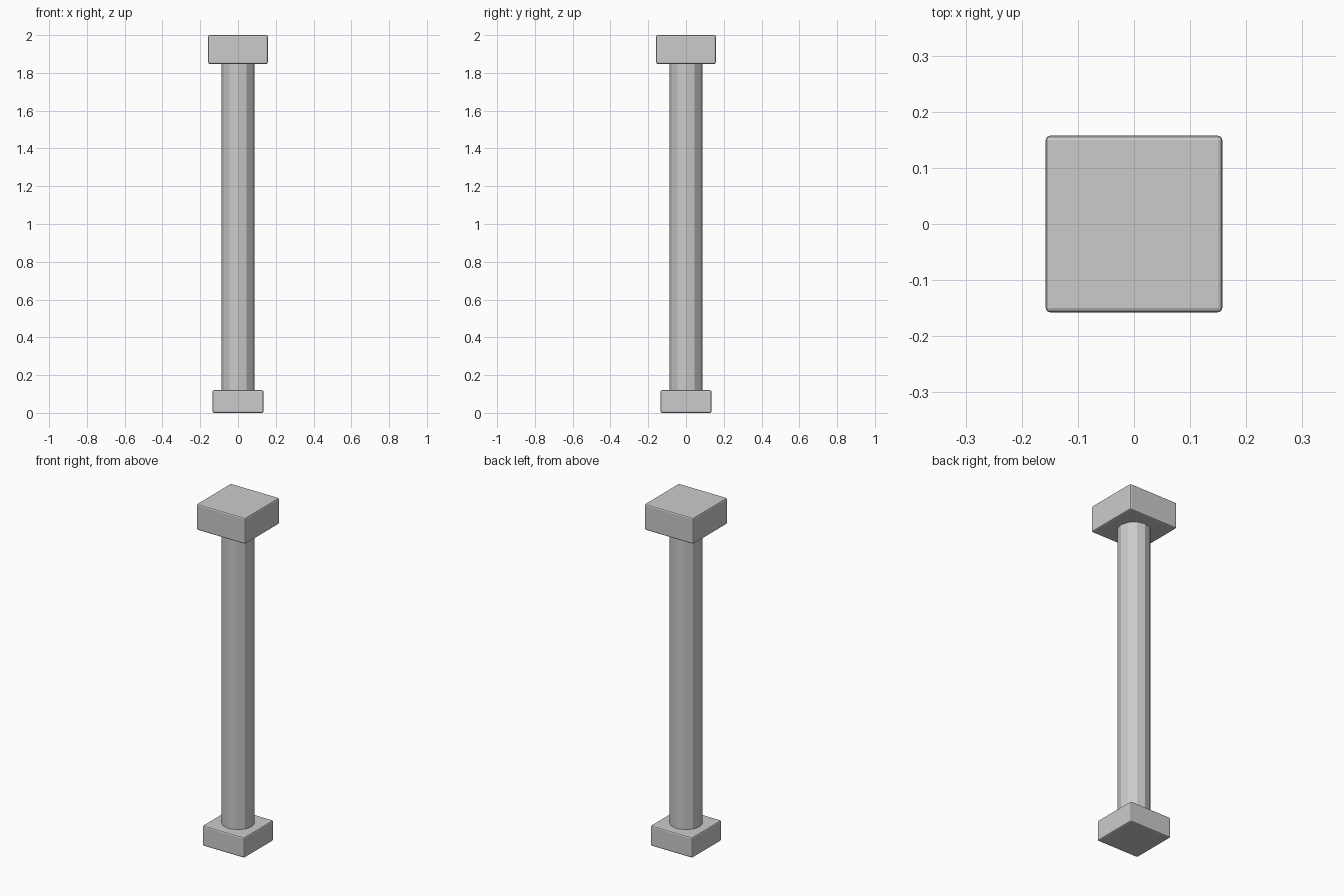
import bpy

if "Cube" in bpy.data.objects:
    bpy.data.objects.remove(bpy.data.objects["Cube"])


def block(name, width, z0, z1):
    """Square slab with softly bevelled edges."""
    bpy.ops.mesh.primitive_cube_add(size=1, location=(0, 0, (z0 + z1) / 2))
    ob = bpy.context.object
    ob.name = name
    ob.scale = (width, width, z1 - z0)
    bpy.ops.object.transform_apply(location=False, rotation=False, scale=True)
    bevel = ob.modifiers.new("bevel", 'BEVEL')
    bevel.width = 0.008
    bevel.segments = 2
    return ob


# Base and capital
block("base", 0.27, 0.0, 0.12)
block("capital", 0.315, 1.847, 2.0)

# Twelve-sided flat-faced shaft, corners on the axes
bpy.ops.mesh.primitive_cylinder_add(vertices=12, radius=0.088,
                                    depth=1.727, location=(0, 0, 0.9835))
bpy.context.object.name = "shaft"
